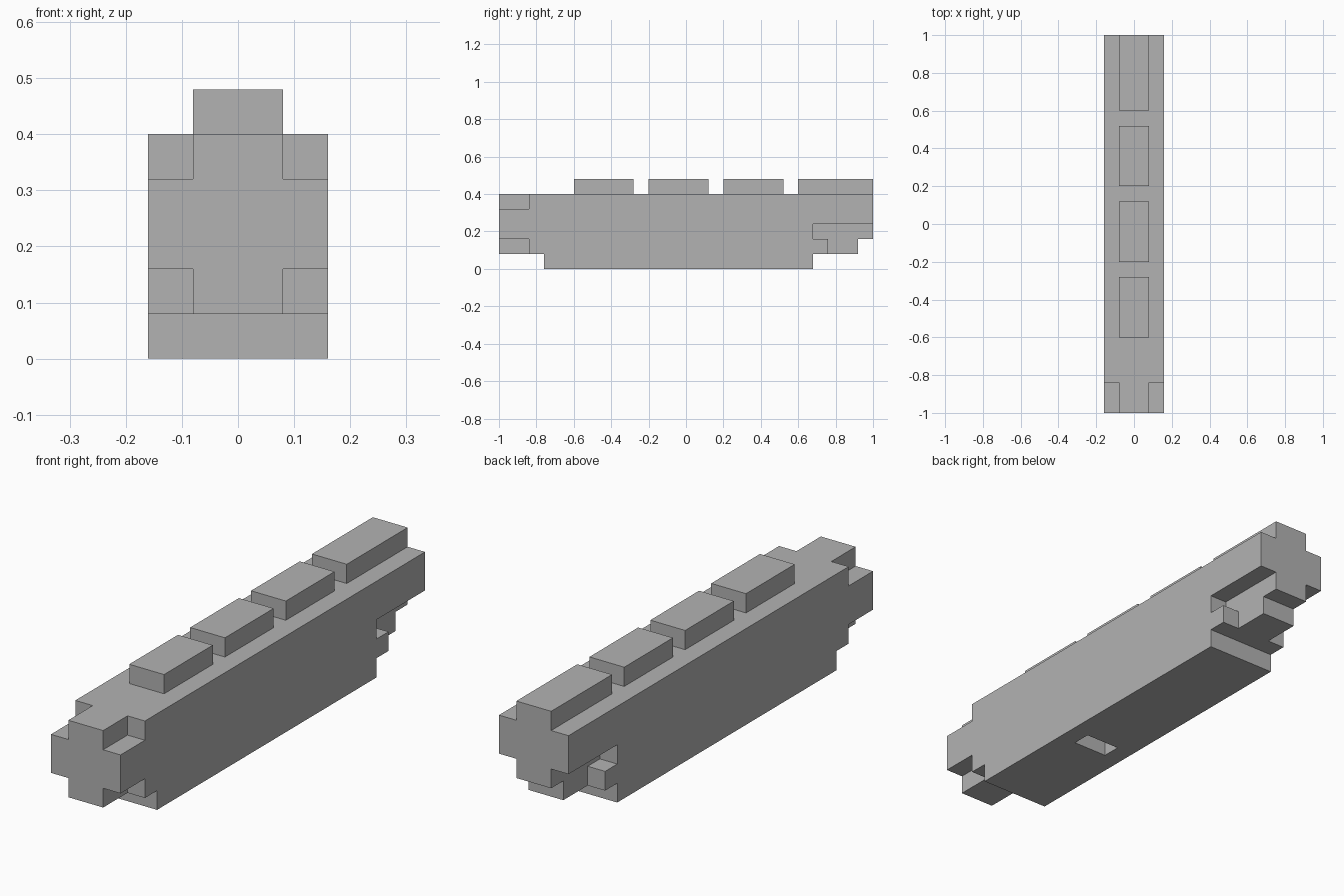
import bpy
import bmesh
from itertools import product
from mathutils import Vector

UNIT = 0.08  # edge of one block

default = bpy.data.objects.get("Cube")
if default:
    bpy.data.objects.remove(default, do_unlink=True)

grey = bpy.data.materials.new("plain grey")
grey.use_nodes = True
colour = (0.45, 0.45, 0.45, 1)
grey.diffuse_color = colour
grey.node_tree.nodes["Principled BSDF"].inputs["Base Color"].default_value = colour


def cells(half, y0, y1, z0, z1):
    """Block cells of a box centred on x, counted from the front end."""
    return set(product(range(-half, half), range(y0, y1), range(z0, z1)))


def build(name, filled):
    """Skin the filled cells and merge the flat faces."""
    bm = bmesh.new()
    for cell in filled:
        centre = Vector(cell) + Vector((0.5, 0.5, 0.5))
        for axis, sign in product(range(3), (-1, 1)):
            n = Vector((0, 0, 0))
            n[axis] = sign
            if tuple(int(c) for c in Vector(cell) + n) in filled:
                continue
            u = Vector((0, 0, 0))
            u[(axis + 1) % 3] = 0.5
            v = n.cross(u)
            corners = (-u - v, u - v, u + v, v - u)
            bm.faces.new([bm.verts.new(centre + n / 2 + c) for c in corners])
    bmesh.ops.remove_doubles(bm, verts=bm.verts, dist=0.01)
    bmesh.ops.dissolve_limit(bm, angle_limit=0.02, verts=bm.verts, edges=bm.edges)
    for vert in bm.verts:
        vert.co = vert.co * UNIT - Vector((0, 1, 0))
    mesh = bpy.data.meshes.new(name)
    bm.to_mesh(mesh)
    bm.free()
    mesh.materials.append(grey)
    obj = bpy.data.objects.new(name, mesh)
    bpy.context.collection.objects.link(obj)


# Hull: main body and keel
hull = cells(2, 2, 21, 1, 5) | cells(2, 3, 21, 0, 1)
# Nose with notched corners
hull |= cells(1, 0, 2, 1, 5) | cells(2, 0, 2, 2, 4)
# Overhanging tail, its stepped core and side stubs
hull |= cells(2, 21, 25, 3, 5) | cells(1, 21, 25, 2, 3)
hull |= cells(1, 21, 24, 1, 2) | cells(2, 21, 22, 1, 2)
# Rear roof block, flush with the tail
hull |= cells(1, 20, 25, 5, 6)
# Slot in the underside
hull -= cells(1, 9, 10, 0, 1)
build("hull", hull)

# Three separate roof blocks
for i, label in enumerate(("front", "middle", "back")):
    start = 5 + 5 * i
    build(label + "_roof_block", cells(1, start, start + 4, 5, 6))
